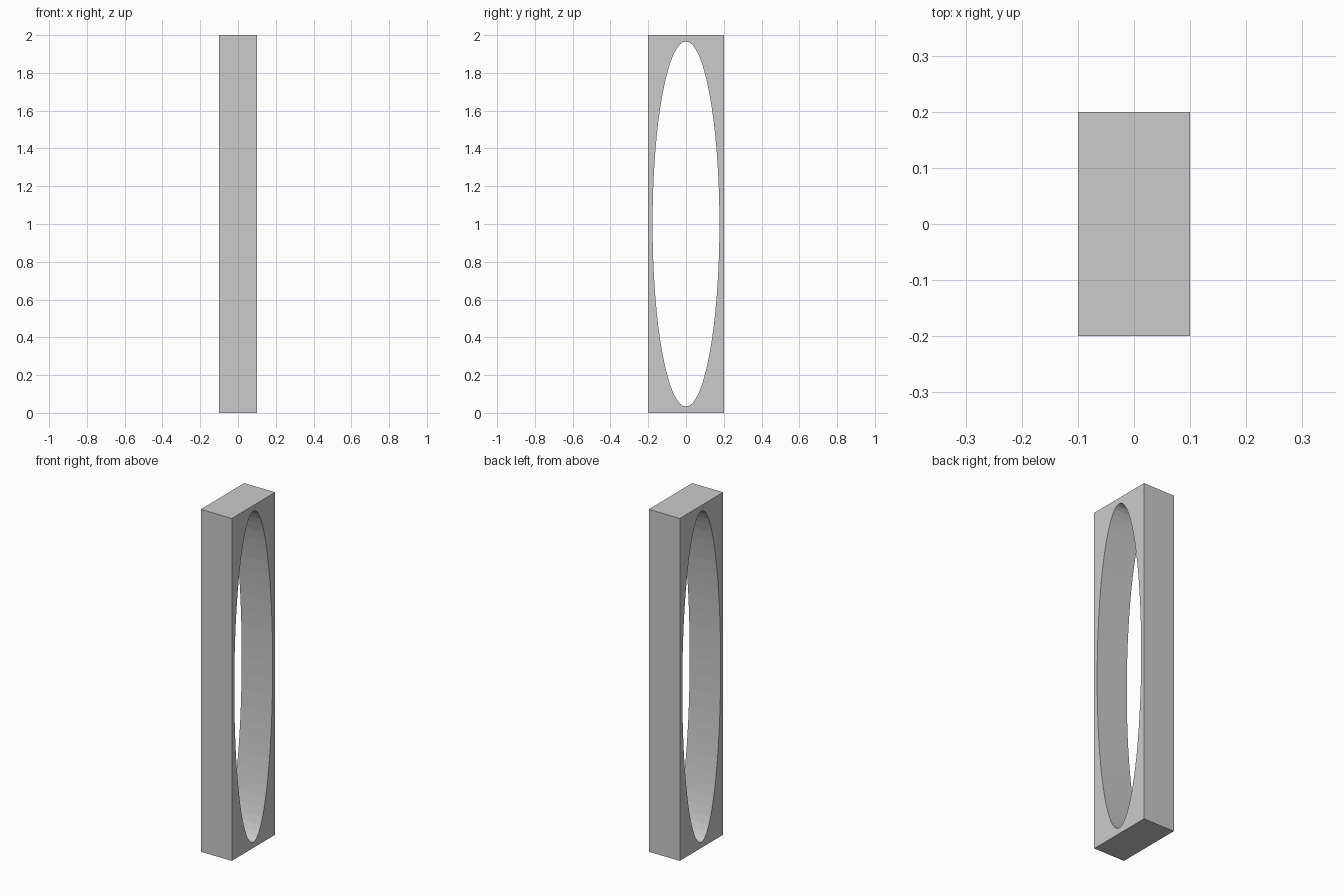
import bpy, bmesh
from math import cos, sin, tau

if "Cube" in bpy.data.objects:
    bpy.data.objects.remove(bpy.data.objects["Cube"])

SEGMENTS = 64
HALF_X, HALF_Y, HALF_Z = 0.1, 0.2, 1.0
HOLE_Y, HOLE_Z = 0.177, 0.967

bm = bmesh.new()


def ring(x, ry, rz, square):
    """Loop of verts in the YZ plane: an ellipse, or a rectangle with corners at 45 degrees."""
    verts = []
    for i in range(SEGMENTS):
        c, s = cos(tau * i / SEGMENTS), sin(tau * i / SEGMENTS)
        k = max(abs(c), abs(s)) if square else 1.0
        verts.append(bm.verts.new((x, ry * c / k, HALF_Z + rz * s / k)))
    return verts


# Rectangular frame with an elliptical opening running through it along x
loops = [
    ring(HALF_X, HALF_Y, HALF_Z, True),
    ring(HALF_X, HOLE_Y, HOLE_Z, False),
    ring(-HALF_X, HOLE_Y, HOLE_Z, False),
    ring(-HALF_X, HALF_Y, HALF_Z, True),
]
for n in range(4):
    a, b = loops[n], loops[(n + 1) % 4]
    for i in range(SEGMENTS):
        j = (i + 1) % SEGMENTS
        bm.faces.new((a[i], a[j], b[j], b[i]))
bmesh.ops.recalc_face_normals(bm, faces=bm.faces[:])

mesh = bpy.data.meshes.new("oval_frame")
bm.to_mesh(mesh)
bm.free()
frame = bpy.data.objects.new("oval_frame", mesh)
bpy.context.collection.objects.link(frame)
